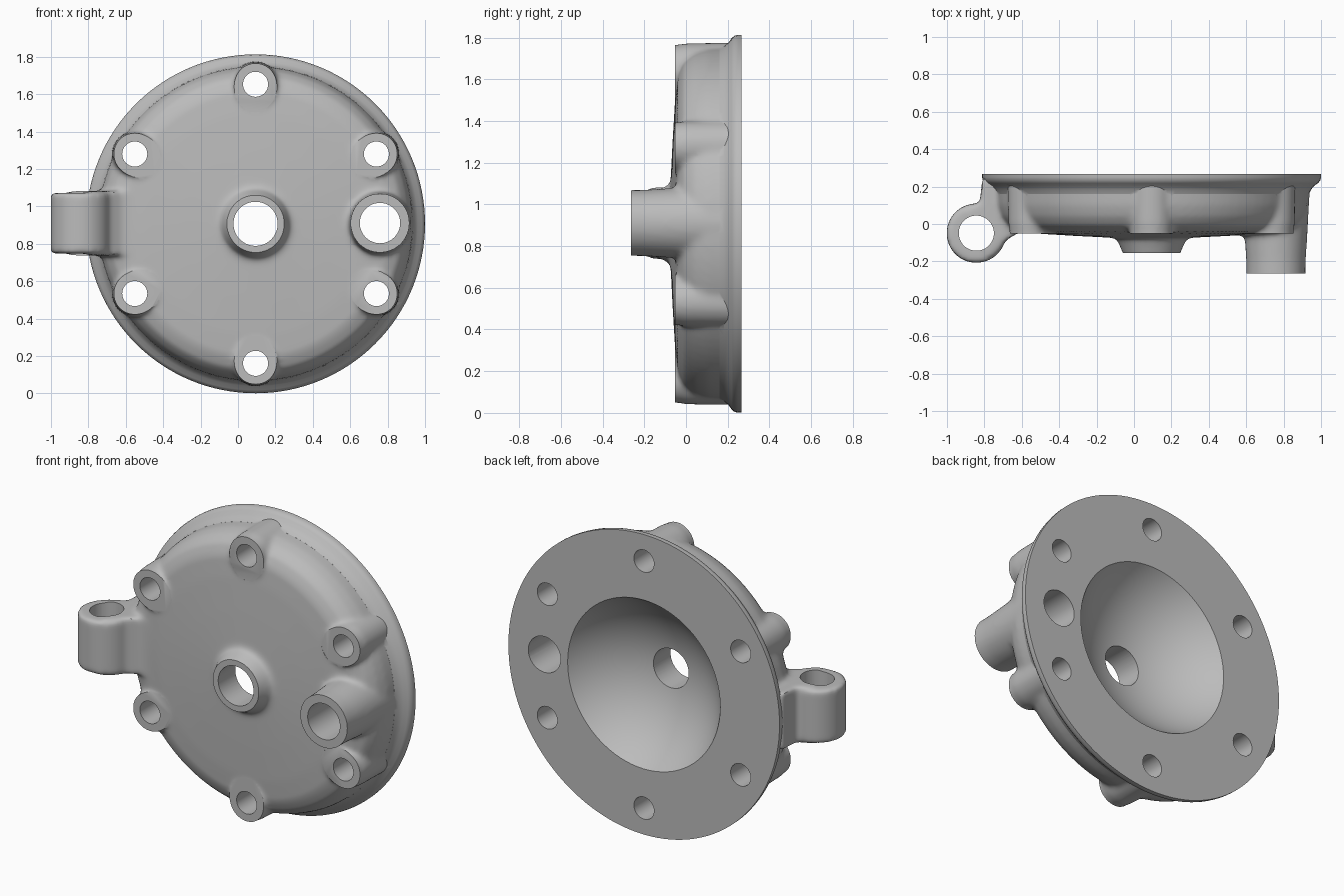
import bpy, bmesh, math
from mathutils import Vector

if "Cube" in bpy.data.objects:
    bpy.data.objects.remove(bpy.data.objects["Cube"])

CX, CZ = 0.094, 0.907         # axis of the round cover
BACK = 0.267                  # flat mounting face
BOLTS = [(CX + 0.746 * math.cos(math.radians(a)), CZ + 0.746 * math.sin(math.radians(a)))
         for a in range(30, 390, 60)]
PORT = (0.759, 0.911)
LUG = (-0.843, -0.049)

metal = bpy.data.materials.new("grey cast metal")
metal.diffuse_color = (0.50, 0.50, 0.50, 1)
metal.use_nodes = True
metal.node_tree.nodes["Principled BSDF"].inputs["Base Color"].default_value = metal.diffuse_color


def make(name, bm):
    bmesh.ops.recalc_face_normals(bm, faces=bm.faces)
    me = bpy.data.meshes.new(name)
    bm.to_mesh(me)
    bm.free()
    ob = bpy.data.objects.new(name, me)
    bpy.context.collection.objects.link(ob)
    me.materials.append(metal)
    return ob


def lathe(name, profile, cx, cz, n=48):
    """Closed solid turned about the y direction; profile is (radius, y)."""
    bm = bmesh.new()
    rings = []
    for r, y in profile:
        rings.append([bm.verts.new((cx + r * math.cos(t), y, cz + r * math.sin(t)))
                      for t in (2 * math.pi * i / n for i in range(n))])
    for a, b in zip(rings, rings[1:]):
        for i in range(n):
            j = (i + 1) % n
            bm.faces.new((a[i], a[j], b[j], b[i]))
    bm.faces.new(rings[0])
    bm.faces.new(rings[-1])
    return make(name, bm)


def prism(name, outline, z0, z1):
    """Outline in the xy plane extruded along z."""
    bm = bmesh.new()
    face = bm.faces.new([bm.verts.new((x, y, z0)) for x, y in outline])
    out = bmesh.ops.extrude_face_region(bm, geom=[face])
    vs = [g for g in out["geom"] if isinstance(g, bmesh.types.BMVert)]
    bmesh.ops.translate(bm, verts=vs, vec=Vector((0, 0, z1 - z0)))
    return make(name, bm)


def ring(r, n=48):
    return [(LUG[0] + r * math.cos(2 * math.pi * i / n),
             LUG[1] + r * math.sin(2 * math.pi * i / n)) for i in range(n)]


def bake(ob):
    dg = bpy.context.evaluated_depsgraph_get()
    me = bpy.data.meshes.new_from_object(ob.evaluated_get(dg))
    ob.modifiers.clear()
    ob.data = me


def boolean(ob, other, op):
    m = ob.modifiers.new(op, "BOOLEAN")
    m.operation, m.solver, m.object = op, "EXACT", other
    bake(ob)
    bpy.data.objects.remove(other)


# rough casting: domed cover, bosses, hub, port and lug
parts = [lathe("cover", [(0.2, -0.074), (0.4, -0.064), (0.6, -0.052), (0.72, -0.040), (0.785, -0.010),
                         (0.82, 0.04), (0.838, 0.1), (0.848, 0.25)], CX, CZ, 96),
         lathe("hub", [(0.150, -0.172), (0.158, -0.145), (0.172, -0.115), (0.185, -0.085),
                       (0.20, 0)], CX, CZ),
         lathe("port", [(0.157, -0.33), (0.159, -0.2), (0.168, -0.06), (0.185, 0.25)], *PORT),
         prism("lug", ring(0.159), 0.748, 1.072),
         prism("lug_web", [(-0.90, 0.06), (-0.825, 0.11), (-0.81, 0.25), (-0.5, 0.25),
                           (-0.5, -0.04), (-0.62, -0.048), (-0.70, -0.095), (-0.78, -0.17)],
               0.738, 1.082)]
for x, z in BOLTS:
    parts.append(lathe("boss", [(0.111, -0.11), (0.113, -0.04), (0.120, 0.0), (0.124, 0.25)], x, z))

bm = bmesh.new()
for p in parts:
    bm.from_mesh(p.data)
    bpy.data.objects.remove(p)
body = make("cover_casting", bm)

# blend the casting fillets
rm = body.modifiers.new("blend", "REMESH")
rm.mode, rm.voxel_size = "VOXEL", 0.014
sm = body.modifiers.new("soften", "SMOOTH")
sm.factor, sm.iterations = 0.5, 11
bake(body)

# crisp stepped flange
flange = lathe("flange", [(0.80, 0.14), (0.842, 0.16), (0.852, 0.182), (0.868, 0.203),
                          (0.889, 0.218), (0.902, 0.232), (0.906, 0.25), (0.906, 0.30)], CX, CZ, 128)
boolean(body, flange, "UNION")
boolean(body, lathe("back_trim", [(1.3, BACK), (1.3, 0.6)], CX, CZ), "DIFFERENCE")

# machined end faces
for x, z in BOLTS:
    boolean(body, lathe("boss_trim", [(0.15, -0.4), (0.15, -0.052)], x, z), "DIFFERENCE")
boolean(body, lathe("port_trim", [(0.22, -0.5), (0.22, -0.265)], *PORT), "DIFFERENCE")
boolean(body, lathe("hub_trim", [(0.25, -0.5), (0.25, -0.155)], CX, CZ), "DIFFERENCE")

# spherical bowl in the back
R, yc = 0.617, 0.614
a0 = math.asin(0.05 / R)
a1 = math.acos((yc - 0.30) / R)
bowl = [(R * math.sin(a), yc - R * math.cos(a))
        for a in (a0 + (a1 - a0) * i / 20 for i in range(21))]
boolean(body, lathe("bowl", bowl, CX, CZ, 80), "DIFFERENCE")

# drilled holes
for x, z, r in [(x, z, 0.067) for x, z in BOLTS] + [(*PORT, 0.108), (CX, CZ, 0.118)]:
    boolean(body, lathe("drill", [(r, -0.6), (r, 0.6)], x, z), "DIFFERENCE")
boolean(body, prism("lug_drill", ring(0.094), 0.5, 1.3), "DIFFERENCE")

body.data.materials.clear()
body.data.materials.append(metal)
for p in body.data.polygons:
    p.material_index = 0
bpy.context.view_layer.objects.active = body
body.select_set(True)
bpy.ops.object.shade_smooth_by_angle(angle=math.radians(35))
